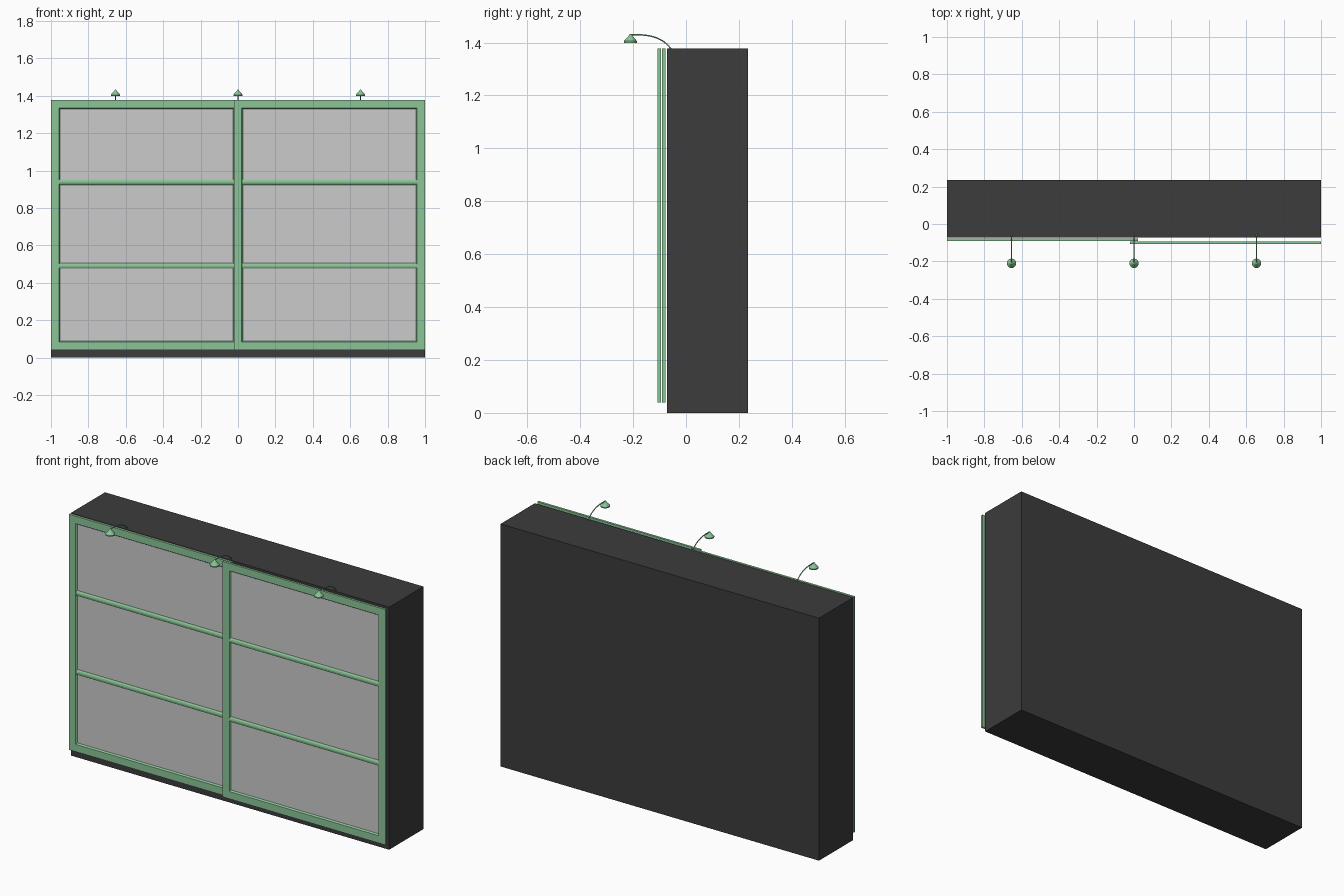
import bpy, bmesh, math
from mathutils import Matrix

if "Cube" in bpy.data.objects:
    bpy.data.objects.remove(bpy.data.objects["Cube"])


def material(name, r, g, b):
    m = bpy.data.materials.new(name)
    m.use_nodes = True
    m.diffuse_color = (r, g, b, 1)
    m.node_tree.nodes["Principled BSDF"].inputs["Base Color"].default_value = (r, g, b, 1)
    return m


GREEN = material("sage green", 0.26, 0.56, 0.31)
GREY = material("panel grey", 0.6, 0.6, 0.6)
DARK = material("charcoal", 0.045, 0.045, 0.045)


def add_object(name, bm, mat):
    bmesh.ops.recalc_face_normals(bm, faces=bm.faces)
    mesh = bpy.data.meshes.new(name)
    bm.to_mesh(mesh)
    bm.free()
    mesh.materials.append(mat)
    ob = bpy.data.objects.new(name, mesh)
    bpy.context.collection.objects.link(ob)
    return ob


def box(name, x0, x1, y0, y1, z0, z1, mat):
    bm = bmesh.new()
    m = Matrix.Translation(((x0 + x1) / 2, (y0 + y1) / 2, (z0 + z1) / 2))
    m = m @ Matrix.Diagonal((x1 - x0, y1 - y0, z1 - z0, 1))
    bmesh.ops.create_cube(bm, size=1, matrix=m)
    return add_object(name, bm, mat)


def door_frame(name, x0, x1, y0, y1, z0, z1, width, reveal):
    """Rectangular ring with a sloped reveal around the opening."""
    bm = bmesh.new()
    rings = []
    for inset, y in ((0, y1), (0, y0), (width, y0), (width + reveal, y0 + 0.009), (width + reveal, y1)):
        a, b, c, d = x0 + inset, x1 - inset, z0 + inset, z1 - inset
        rings.append([bm.verts.new((x, y, z)) for x, z in ((a, c), (b, c), (b, d), (a, d))])
    for r, s in zip(rings, rings[1:] + rings[:1]):
        for i in range(4):
            j = (i + 1) % 4
            bm.faces.new((r[i], r[j], s[j], s[i]))
    return add_object(name, bm, GREEN)


def rail(name, x0, x1, y, z):
    """Half-round glazing bar lying on the panel."""
    bm = bmesh.new()
    ends = []
    for x in (x0, x1):
        ends.append([bm.verts.new((x, y - 0.011 * math.sin(t * math.pi / 6),
                                   z + 0.016 * math.cos(t * math.pi / 6))) for t in range(7)])
    for i in range(7):
        j = (i + 1) % 7
        bm.faces.new((ends[0][i], ends[0][j], ends[1][j], ends[1][i]))
    for e in ends:
        bm.faces.new(e)
    add_object(name, bm, GREEN)


# Cabinet body
box("cabinet_body", -1, 1, -0.072, 0.235, 0, 1.377, DARK)

# Two overlapping sliding doors
for side, x0, x1, y in (("right", -1, 0.022, -0.09), ("left", -0.022, 1, -0.107)):
    door_frame(side + "_door_frame", x0, x1, y, y + 0.013, 0.04, 1.377, 0.042, 0.006)
    box(side + "_door_panel", x0 + 0.04, x1 - 0.04, y + 0.009, y + 0.012, 0.08, 1.34, GREY)
    for n, z in enumerate((0.49, 0.938)):
        rail(f"{side}_door_rail_{n + 1}", x0 + 0.044, x1 - 0.044, y + 0.011, z)

# Three lamps on curved arms
SHADE = ((0.004, 1.431), (0.008, 1.424), (0.025, 1.405), (0.025, 1.399), (0.0, 1.401))
ARM = ((-0.052, 1.37), (-0.075, 1.396), (-0.11, 1.417), (-0.15, 1.427), (-0.21, 1.43))
for name, x in (("right", -0.655), ("middle", 0), ("left", 0.655)):
    bm = bmesh.new()
    path = [bm.verts.new((r, 0, z)) for r, z in ((0, 1.433),) + SHADE]
    edges = [bm.edges.new(p) for p in zip(path, path[1:])]
    bmesh.ops.spin(bm, geom=path + edges, cent=(0, 0, 0), axis=(0, 0, 1),
                   angle=math.tau, steps=20)
    bmesh.ops.remove_doubles(bm, verts=bm.verts, dist=0.0001)
    shade = add_object(name + "_lamp_shade", bm, GREEN)
    shade.location = (x, -0.21, 0)
    bpy.ops.object.select_all(action='DESELECT')
    shade.select_set(True)
    bpy.context.view_layer.objects.active = shade
    bpy.ops.object.shade_smooth_by_angle(angle=math.radians(35))

    curve = bpy.data.curves.new(name + "_lamp_arm", 'CURVE')
    curve.dimensions = '3D'
    curve.bevel_depth = 0.003
    curve.bevel_resolution = 1
    curve.resolution_u = 4
    curve.use_fill_caps = True
    spline = curve.splines.new('BEZIER')
    spline.bezier_points.add(len(ARM) - 1)
    for p, (y, z) in zip(spline.bezier_points, ARM):
        p.co = (x, y, z)
        p.handle_left_type = p.handle_right_type = 'AUTO'
    curve.materials.append(GREEN)
    bpy.context.collection.objects.link(bpy.data.objects.new(name + "_lamp_arm", curve))
